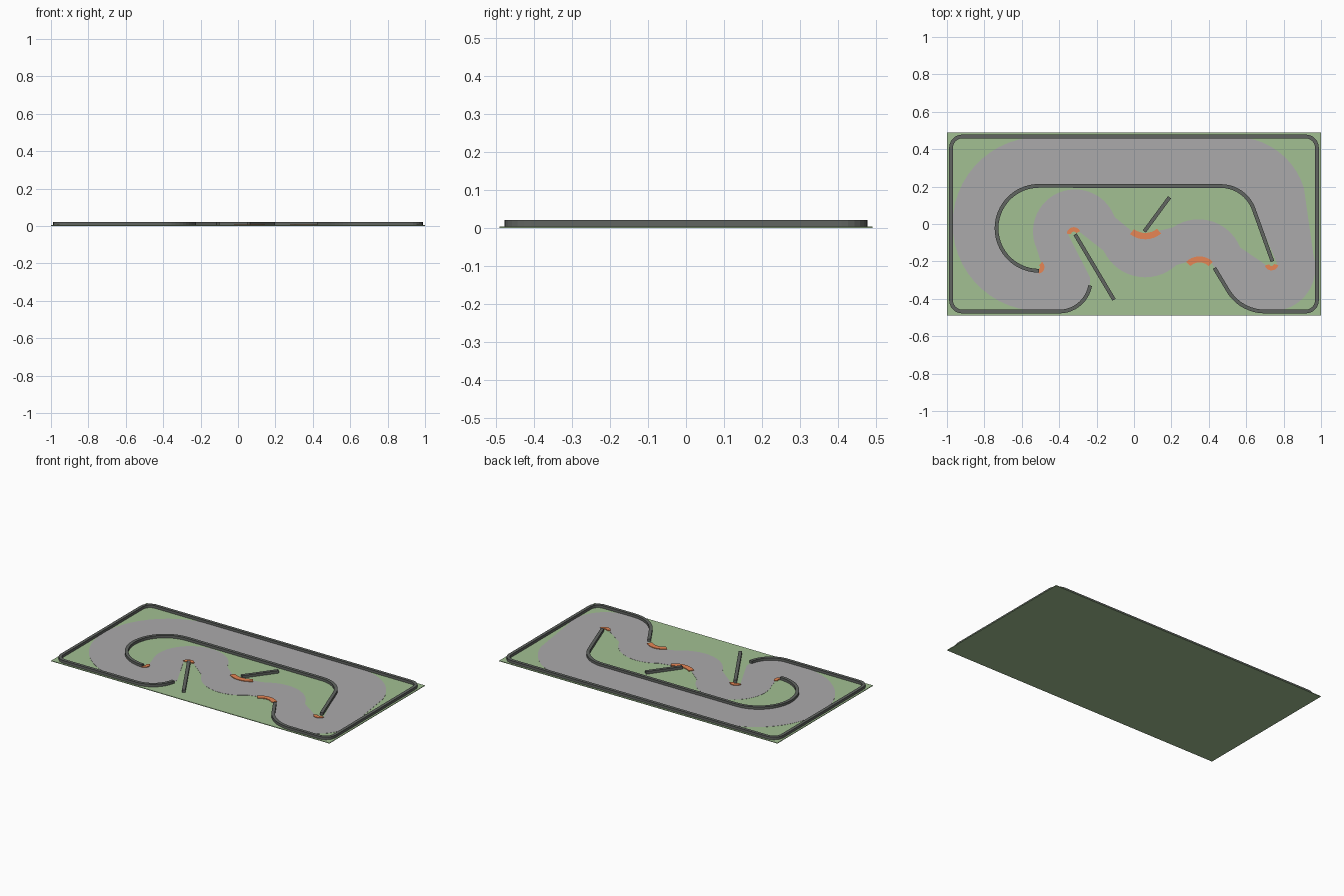
import bpy, bmesh, math
from mathutils import Vector

if "Cube" in bpy.data.objects:
    bpy.data.objects.remove(bpy.data.objects["Cube"])

GROUND_TOP = 0.004


def material(name, rgb):
    m = bpy.data.materials.new(name)
    m.diffuse_color = (*rgb, 1)
    m.use_nodes = True
    m.node_tree.nodes["Principled BSDF"].inputs["Base Color"].default_value = m.diffuse_color
    return m


GREEN = material("grass_green", (0.36, 0.53, 0.29))
ROAD = material("asphalt_grey", (0.41, 0.40, 0.41))
DARK = material("wall_grey", (0.12, 0.13, 0.12))
ORANGE = material("kerb_orange", (0.80, 0.24, 0.09))


def arc(cx, cy, r, a0, a1, step=7):
    n = max(2, round(abs(a1 - a0) / step))
    angles = [math.radians(a0 + (a1 - a0) * i / n) for i in range(n + 1)]
    return [(cx + r * math.cos(a), cy + r * math.sin(a)) for a in angles]


def finish(bm, name, mat):
    bmesh.ops.recalc_face_normals(bm, faces=bm.faces)
    me = bpy.data.meshes.new(name)
    bm.to_mesh(me)
    bm.free()
    me.materials.append(mat)
    ob = bpy.data.objects.new(name, me)
    bpy.context.collection.objects.link(ob)
    return ob


def strip(name, left, right, z0, z1, mat):
    """Solid band between two matching edge lines."""
    bm = bmesh.new()
    rings = []
    for l, r in zip(left, right):
        rings.append([bm.verts.new((p[0], p[1], z))
                      for p, z in ((l, z0), (r, z0), (r, z1), (l, z1))])
    for a, b in zip(rings, rings[1:]):
        for i in range(4):
            j = (i + 1) % 4
            bm.faces.new((a[i], a[j], b[j], b[i]))
    bm.faces.new(rings[0])
    bm.faces.new(rings[-1])
    return finish(bm, name, mat)


def wall(name, pts, width=0.02, z0=0.003, z1=0.021):
    """Rectangular wall swept along a flat path with mitred joints."""
    pts = [Vector(p) for p in pts]
    left, right = [], []
    for i, p in enumerate(pts):
        d0 = (p - pts[i - 1]).normalized() if i else (pts[1] - p).normalized()
        d1 = (pts[i + 1] - p).normalized() if i < len(pts) - 1 else d0
        t = (d0 + d1).normalized()
        off = Vector((-t.y, t.x)) * (width / 2) / max(0.5, t.dot(d1))
        left.append(p + off)
        right.append(p - off)
    return strip(name, left, right, z0, z1, DARK)


# Grass base
bm = bmesh.new()
bmesh.ops.create_cube(bm, size=1)
bmesh.ops.scale(bm, vec=(2, 0.98, GROUND_TOP), verts=bm.verts)
bmesh.ops.translate(bm, vec=(0, 0, GROUND_TOP / 2), verts=bm.verts)
finish(bm, "grass_base", GREEN)

# Road: outer and inner outline, filled between
outer = (arc(-0.505, 0, 0.465, 90, 270)
         + arc(-0.40, -0.30, 0.165, 272, 365)
         + arc(-0.32, -0.055, 0.03, 190, 30, 20)
         + arc(0.06, -0.04, 0.245, 205, 313)
         + arc(0.35, -0.275, 0.095, 130, 50)
         + arc(0.70, -0.235, 0.23, 214, 268)
         + arc(0.74, -0.235, 0.23, 270, 377)
         + arc(0.54, 0.08, 0.385, 17, 90))
inner = (arc(-0.508, -0.023, 0.227, 90, 268)
         + arc(-0.515, -0.225, 0.027, -85, 50, 20)
         + arc(-0.315, -0.04, 0.225, 205, 20)
         + arc(0.06, 0.05, 0.115, 222, 312)
         + arc(0.345, -0.215, 0.24, 125, 22)
         + arc(0.735, -0.205, 0.03, 215, 350, 20)
         + arc(0.464, 0.016, 0.187, 20, 88))
cu = bpy.data.curves.new("road", "CURVE")
cu.dimensions = "2D"
cu.fill_mode = "BOTH"
cu.extrude = 0.0005
for loop in (outer, inner):
    sp = cu.splines.new("POLY")
    sp.points.add(len(loop) - 1)
    for pt, (x, y) in zip(sp.points, loop):
        pt.co = (x, y, 0, 1)
    sp.use_cyclic_u = True
cu.materials.append(ROAD)
road = bpy.data.objects.new("road", cu)
road.location.z = GROUND_TOP + 0.0005
bpy.context.collection.objects.link(road)
bpy.context.view_layer.objects.active = road
road.select_set(True)
bpy.ops.object.convert(target="MESH")

# Perimeter wall, open at the front
wall("outer_wall",
     arc(-0.40, -0.30, 0.168, 350, 270)
     + arc(-0.918, -0.408, 0.06, 270, 180, 15)
     + arc(-0.918, 0.408, 0.06, 180, 90, 15)
     + arc(0.918, 0.408, 0.06, 90, 0, 15)
     + arc(0.918, -0.408, 0.06, 0, -90, 15)
     + arc(0.70, -0.238, 0.23, 270, 214)
     + [(0.43, -0.235)])

# Infield wall
wall("inner_wall",
     arc(-0.508, -0.023, 0.227, 270, 90)
     + arc(0.464, 0.016, 0.187, 90, 20)
     + [(0.74, -0.20)])

# Straight dividers
wall("divider_long", [(-0.315, -0.055), (-0.107, -0.405)])
wall("divider_short", [(0.055, -0.04), (0.19, 0.143)])

# Corner kerbs: centre, inner radius, outer radius, start and end angle
kerbs = [(-0.515, -0.23, 0.012, 0.036, -80, 50),
         (-0.322, -0.055, 0.014, 0.038, 175, 25),
         (0.06, 0.05, 0.098, 0.132, 232, 310),
         (0.35, -0.275, 0.07, 0.102, 135, 45),
         (0.735, -0.21, 0.014, 0.038, 200, 345)]
for i, (x, y, r0, r1, a0, a1) in enumerate(kerbs, 1):
    strip(f"kerb_{i}", arc(x, y, r0, a0, a1, 10), arc(x, y, r1, a0, a1, 10),
          0.003, 0.009, ORANGE)
